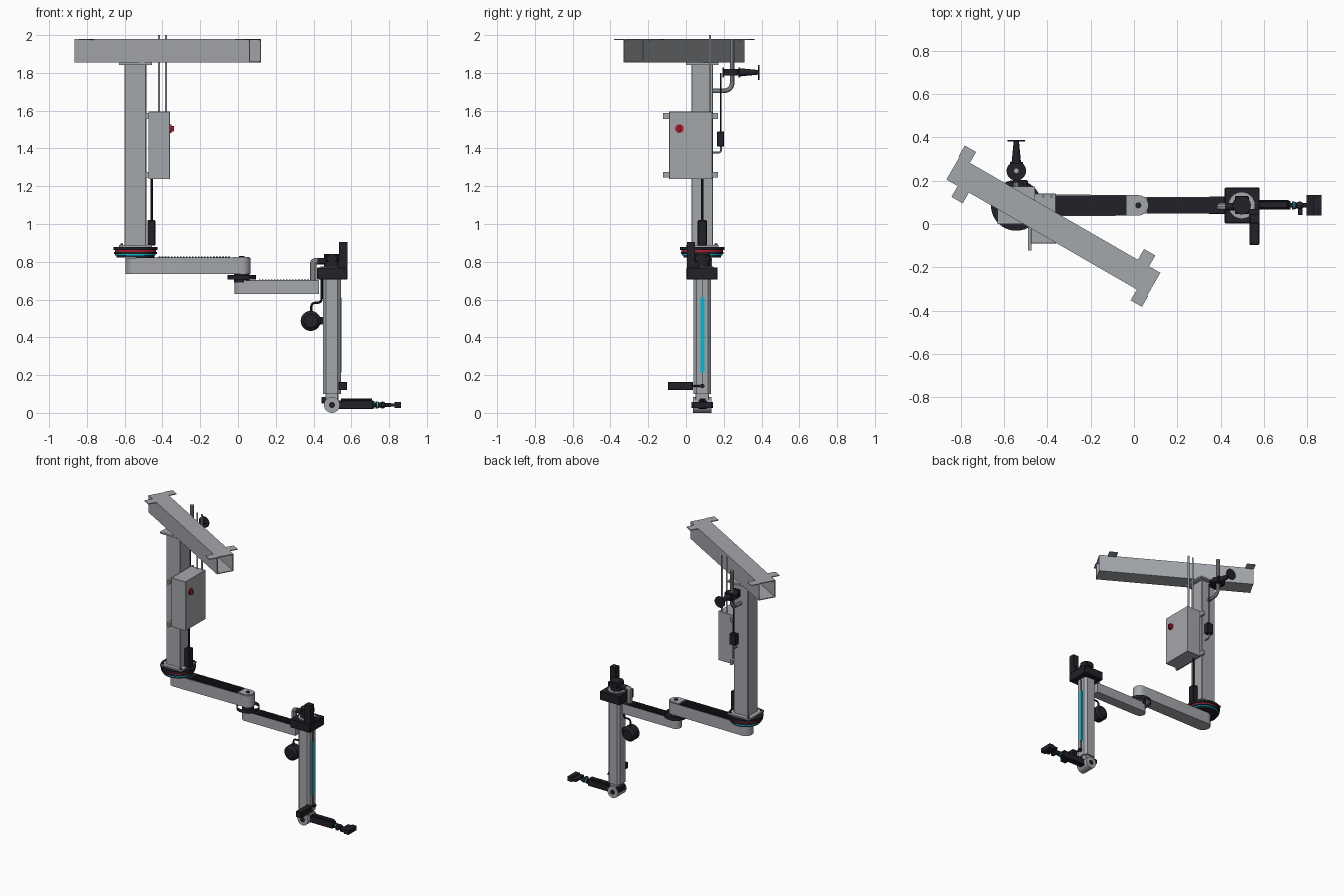
import bpy, bmesh, math
from mathutils import Matrix, Vector

if "Cube" in bpy.data.objects:
    bpy.data.objects.remove(bpy.data.objects["Cube"])


def mat(name, col):
    m = bpy.data.materials.new(name)
    m.diffuse_color = (*col, 1)
    m.use_nodes = True
    m.node_tree.nodes["Principled BSDF"].inputs["Base Color"].default_value = m.diffuse_color
    return m


GREY = mat("light_grey_metal", (0.37, 0.385, 0.41))
DARK = mat("near_black", (0.015, 0.015, 0.021))
RED = mat("red", (0.42, 0.012, 0.03))
CYAN = mat("cyan", (0.0, 0.5, 0.66))


def add(name, m, bm, smooth=False):
    bmesh.ops.recalc_face_normals(bm, faces=bm.faces)
    me = bpy.data.meshes.new(name)
    bm.to_mesh(me)
    bm.free()
    me.materials.append(m)
    ob = bpy.data.objects.new(name, me)
    bpy.context.collection.objects.link(ob)
    if smooth:
        bpy.ops.object.select_all(action='DESELECT')
        ob.select_set(True)
        bpy.context.view_layer.objects.active = ob
        bpy.ops.object.shade_smooth_by_angle(angle=math.radians(35))
    return ob


def boxes(name, m, spans, bevel=0.0):
    """One object from several (x0, x1, y0, y1, z0, z1) boxes."""
    bm = bmesh.new()
    for x0, x1, y0, y1, z0, z1 in spans:
        M = (Matrix.Translation(((x0 + x1) / 2, (y0 + y1) / 2, (z0 + z1) / 2))
             @ Matrix.Diagonal((x1 - x0, y1 - y0, z1 - z0, 1)))
        bmesh.ops.create_cube(bm, size=1, matrix=M)
    if bevel:
        bmesh.ops.bevel(bm, geom=bm.edges[:], offset=bevel, segments=1, affect='EDGES')
    return add(name, m, bm)


def cyl(name, m, axis, a, b, c, r, r2=None, seg=40, caps=True):
    """Cylinder along an axis from a to b; c = the other two coordinates."""
    rot = {'x': Matrix.Rotation(math.pi / 2, 4, 'Y'),
           'y': Matrix.Rotation(-math.pi / 2, 4, 'X'), 'z': Matrix()}[axis]
    mid = (a + b) / 2
    pos = {'x': (mid, *c), 'y': (c[0], mid, c[1]), 'z': (*c, mid)}[axis]
    bm = bmesh.new()
    bmesh.ops.create_cone(bm, cap_ends=caps, segments=seg, radius1=r,
                          radius2=r if r2 is None else r2, depth=b - a,
                          matrix=Matrix.Translation(pos) @ rot)
    return add(name, m, bm, True)


def prism(name, m, pts, z0, z1):
    """Vertical extrusion of an xy outline."""
    bm = bmesh.new()
    f = bm.faces.new([bm.verts.new((x, y, z0)) for x, y in pts])
    g = bmesh.ops.extrude_face_region(bm, geom=[f])['geom']
    bmesh.ops.translate(bm, vec=(0, 0, z1 - z0),
                        verts=[v for v in g if isinstance(v, bmesh.types.BMVert)])
    return add(name, m, bm, True)


def pipe(name, m, pts, r):
    """Round pipe through points, corners rounded off."""
    P = [Vector(p) for p in pts]
    path = [P[0]]
    for a, b, c in zip(P, P[1:], P[2:]):
        d = min(0.05, (a - b).length * 0.45, (c - b).length * 0.45)
        s, e = b + (a - b).normalized() * d, b + (c - b).normalized() * d
        for i in range(7):
            t = i / 6
            path.append(s * (1 - t) ** 2 + b * 2 * t * (1 - t) + e * t * t)
    path.append(P[-1])
    cu = bpy.data.curves.new(name, 'CURVE')
    cu.dimensions = '3D'
    cu.bevel_depth, cu.bevel_resolution, cu.use_fill_caps = r, 3, True
    sp = cu.splines.new('POLY')
    sp.points.add(len(path) - 1)
    for q, v in zip(sp.points, path):
        q.co = (*v, 1)
    ob = bpy.data.objects.new(name, cu)
    bpy.context.collection.objects.link(ob)
    cu.materials.append(m)
    bpy.ops.object.select_all(action='DESELECT')
    ob.select_set(True)
    bpy.context.view_layer.objects.active = ob
    bpy.ops.object.convert(target='MESH')
    bpy.ops.object.shade_smooth_by_angle(angle=math.radians(35))


def arc(cx, cy, r, a0, a1, n=16):
    return [(cx + r * math.cos(math.radians(a0 + (a1 - a0) * i / n)),
             cy + r * math.sin(math.radians(a0 + (a1 - a0) * i / n))) for i in range(n + 1)]


Y = 0.086           # common centre line of column and arms
CX, JX, VX = -0.543, 0.02, 0.497   # column, elbow and lift axes

# Ceiling beam: open-ended tube with mounting tabs, turned 30 degrees
L, W, T = 0.535, 0.0605, 0.006
beam = boxes("ceiling_beam", GREY, [
    (-L, L, -W, W, 1.974, 1.98), (-L, L, -W, W, 1.855, 1.861),
    (-L, L, -W, -W + T, 1.861, 1.974), (-L, L, W - T, W, 1.861, 1.974)])
tabs = boxes("beam_tabs", GREY, [
    (-0.54, -0.48, W, 0.118, 1.974, 1.98), (-0.475, -0.415, -0.118, -W, 1.974, 1.98),
    (0.48, 0.54, -0.118, -W, 1.974, 1.98), (0.415, 0.475, W, 0.118, 1.974, 1.98)])
for o in (beam, tabs):
    o.location = (-0.372, -0.01, 0)
    o.rotation_euler.z = math.radians(-30)

# Column with end plates and bolts
boxes("column", GREY, [(CX - .058, CX + .058, Y - .058, Y + .058, .88, 1.85)], 0.004)
boxes("column_plates", GREY, [(CX - .087, CX + .087, Y - .087, Y + .087, z, z + .012)
                              for z in (.878, 1.843)])
for i, (sx, sy) in enumerate([(-1, -1), (-1, 1), (1, -1), (1, 1)]):
    cyl(f"plate_bolt_{i}", DARK, 'z', .89, .897, (CX + sx * .073, Y + sy * .073), .008, seg=6)

# Turntable rings
for n, m, z0, z1, r in [("top", DARK, .862, .879, .117), ("red", RED, .851, .862, .109),
                        ("middle", DARK, .842, .851, .113), ("cyan", CYAN, .833, .842, .107),
                        ("bottom", DARK, .822, .833, .1)]:
    cyl(f"turntable_{n}", m, 'z', z0, z1, (CX, Y), r, seg=56)

# Upper arm with ribbed cover and elbow cap
prism("upper_arm", GREY, arc(CX, Y, .052, 90, 270) + arc(JX, Y, .047, -90, 90), .735, .82)
boxes("upper_arm_cover", DARK, [(CX, -.035, Y - .046, Y + .046, .819, .823)]
      + [(-.42 + i * .016, -.411 + i * .016, Y - .04, Y + .04, .822, .827) for i in range(24)])
prism("elbow_cap", GREY, [(-.03, Y + .04)] + [(-.03, Y - .04)] + arc(JX, Y, .042, -90, 90), .819, .826)
cyl("elbow_pin", DARK, 'z', .825, .83, (JX, Y), .014, seg=16)

# Elbow joint: open collar round a core
cyl("elbow_collar", DARK, 'z', .705, .73, (JX, Y), .076, caps=False)
cyl("elbow_core", DARK, 'z', .69, .74, (JX, Y), .04)

# Lower arm
prism("lower_arm", GREY, arc(JX, Y, .038, 90, 270) + [(.43, Y - .038), (.43, Y + .038)], .63, .7)
boxes("lower_arm_cover", DARK, [(.06, .425, Y - .037, Y + .037, .699, .703)]
      + [(.11 + i * .016, .119 + i * .016, Y - .032, Y + .032, .702, .707) for i in range(17)])

# Lift head
boxes("head_block", DARK, [(.418, .58, .003, .168, .706, .77)], 0.004)
cyl("head_ring", GREY, 'z', .77, .776, (VX, Y), .06)
cyl("head_motor", DARK, 'z', .77, .84, (VX, Y), .042)
boxes("head_motor_cap", DARK, [(.465, .53, .045, .13, .8, .835)], 0.005)
boxes("head_tall_drive", DARK, [(.535, .58, .005, .047, .77, .905), (.53, .58, .005, .07, .77, .8)])
pipe("head_conduit", GREY, [(.398, .08, .69), (.398, .08, .803), (.43, .08, .803)], .017)
cyl("head_conduit_plug", DARK, 'x', .42, .47, (.08, .803), .018, seg=20)

# Vertical lift column with cyan light strip
h, c = .047, .016
prism("lift_column", GREY, [(VX + sx * a, Y + sy * b) for sx, sy, a, b in [
    (1, -1, h - c, h), (1, -1, h, h - c), (1, 1, h, h - c), (1, 1, h - c, h),
    (-1, 1, h - c, h), (-1, 1, h, h - c), (-1, -1, h, h - c), (-1, -1, h - c, h)]], .1, .708)
boxes("lift_groove", DARK, [(.54, .546, .0835, .0885, .14, .7)])
boxes("lift_light", CYAN, [(.54, .549, .077, .098, .215, .61)])

# Hanging drum and its cable
cyl("hanging_drum", DARK, 'y', Y - .025, Y + .025, (.385, .487), .053)
for i, s in enumerate((-1, 1)):
    e = sorted((Y + s * .025, Y + s * .041))
    cyl(f"drum_cover_{i}", DARK, 'y', e[0], e[1], (.385, .487),
        .053 if s > 0 else .036, .036 if s > 0 else .053)
boxes("drum_mount", DARK, [(.43, .452, Y - .012, Y + .012, .468, .508)])
pipe("drum_cable", DARK, [(.443, Y, .71), (.443, Y, .583), (.388, Y, .583), (.388, Y, .53)], .006)

# Side handle on the lift
boxes("side_handle", DARK, [(.533, .578, -.096, .038, .12, .164)], 0.003)
cyl("side_handle_rod", DARK, 'y', .03, .09, (.552, .142), .006, seg=12)
cyl("side_handle_knob", DARK, 'x', .54, .565, (Y, .142), .012, seg=16)

# Wrist pivot
boxes("wrist_neck", GREY, [(.462, .532, .05, .122, .045, .105)], 0.004)
cyl("wrist_drum", GREY, 'y', .036, .136, (VX, .042), .042)
cyl("wrist_pin", DARK, 'y', .03, .142, (VX, .042), .016, seg=20)
boxes("wrist_clamp", DARK, [(.443, .475, .06, .135, .05, .085)], 0.003)

# Tool arm, cyan rings, ball joint and pad
boxes("tool_arm", DARK, [(.53, .715, .066, .11, .02, .066), (.545, .71, .072, .104, .064, .077)], .003)
for i in range(3):
    cyl(f"tool_rib_{i}", DARK, 'x', .715 + i * .013, .723 + i * .013, (Y, .042), .02 - i * .002, seg=20)
cyl("tool_rod", DARK, 'x', .71, .81, (Y, .042), .01, seg=16)
cyl("tool_ring", CYAN, 'x', .736, .741, (Y, .042), .018, seg=20)
bm = bmesh.new()
bmesh.ops.create_uvsphere(bm, u_segments=20, v_segments=12, radius=.018,
                          matrix=Matrix.Translation((.765, Y, .042)))
add("tool_ball", DARK, bm, True)
boxes("tool_lever", DARK, [(.756, .778, .042, .1, .034, .05)])
boxes("tool_pad", DARK, [(.795, .83, .04, .134, .034, .051), (.828, .864, .04, .134, .026, .058)])

# Electrical box, brackets, red switch and conduits
boxes("control_box", GREY, [(-.475, -.36, -.09, .14, 1.237, 1.595)], 0.002)
boxes("control_box_brackets", GREY, [(-.489, -.473, -.122, .17, z, z + .03) for z in (1.245, 1.557)])
cyl("switch_plate", RED, 'x', -.36, -.353, (-.035, 1.505), .023, seg=24)
boxes("switch_knob", RED, [(-.355, -.338, -.041, -.029, 1.49, 1.52)])
for i, x in enumerate((-.418, -.381)):
    cyl(f"box_conduit_{i}", GREY, 'z', 1.59, 2.0, (x, .127), .0065, seg=14)
pipe("base_cable", DARK, [(-.457, Y, 1.24), (-.457, Y, 1.0)], .007)
boxes("base_connector", DARK, [(-.48, -.437, .062, .11, .885, 1.02)], 0.004)

# Rear pipe with valve and hand lever
pipe("rear_pipe", GREY, [(CX, .245, 1.98), (CX, .245, 1.705), (CX, .13, 1.705)], .013)
cyl("valve_body", DARK, 'z', 1.785, 1.82, (CX, .245), .045, seg=28)
boxes("valve_flanges", DARK, [(CX - .03, CX + .03, y, y + .008, 1.775, 1.828) for y in (.192, .278)])
cyl("valve_stem", DARK, 'y', .28, .385, (CX, 1.803), .022, .012, seg=20)
cyl("valve_end_plate", DARK, 'y', .381, .388, (CX, 1.803), .04, seg=28)

# Rear sensor with feed cable and hook
boxes("rear_sensor", DARK, [(-.54, -.49, .165, .202, 1.41, 1.49)], 0.003)
pipe("sensor_cable", DARK, [(-.515, .184, 1.48), (-.515, .184, 1.8)], .005)
pipe("sensor_hook", GREY, [(-.515, .186, 1.415), (-.515, .186, 1.378), (-.515, .14, 1.378)], .005)
